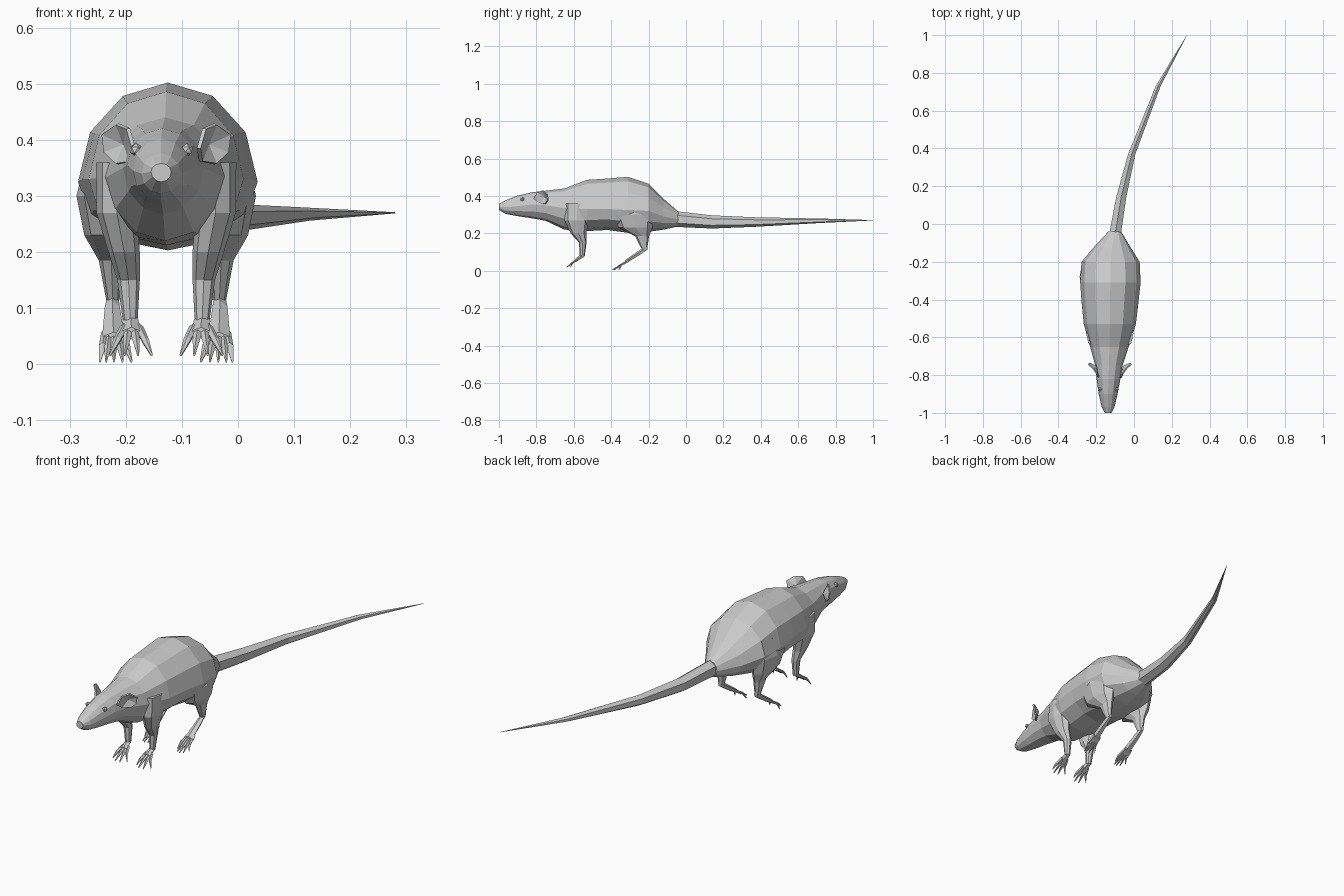
import bpy, bmesh
from math import sin, cos, pi

if "Cube" in bpy.data.objects:
    bpy.data.objects.remove(bpy.data.objects["Cube"])

MID = -0.128  # the animal's centre line in x


def loft(name, rings):
    """Skin a list of equal-sized point rings and cap both ends."""
    bm = bmesh.new()
    rows = [[bm.verts.new(p) for p in ring] for ring in rings]
    n = len(rows[0])
    for a, b in zip(rows, rows[1:]):
        for i in range(n):
            j = (i + 1) % n
            bm.faces.new((a[i], a[j], b[j], b[i]))
    bm.faces.new(rows[0])
    bm.faces.new(rows[-1])
    bmesh.ops.recalc_face_normals(bm, faces=bm.faces)
    return finish(name, bm)


def finish(name, bm):
    me = bpy.data.meshes.new(name)
    bm.to_mesh(me)
    bm.free()
    ob = bpy.data.objects.new(name, me)
    bpy.context.collection.objects.link(ob)
    return ob


def upright(st, n):
    """Ring facing y: (y, centre x, half width, top, widest height, bottom)."""
    y, cx, w, zt, zm, zb = st
    ring = []
    for i in range(n):
        a = 2 * pi * i / n
        c = cos(a)
        ring.append((cx + w * sin(a), y, zm + c * ((zt - zm) if c > 0 else (zm - zb))))
    return ring


def level(st, s, n=8):
    """Ring facing z: (x offset, y, z, x radius, y radius, forward tilt)."""
    x, y, z, rx, ry, tilt = st
    return [(MID + s * x + rx * cos(2 * pi * i / n), y + ry * sin(2 * pi * i / n),
             z + tilt * sin(2 * pi * i / n)) for i in range(n)]


def digit(name, s, pts, n=5):
    """Tapering bone along y: points of (x offset, y, z, x radius, z radius)."""
    loft(name, [upright((y, MID + s * x, rx, z + rz, z, z - rz), n)
                for x, y, z, rx, rz in pts])


# Head and body
body = [
    (-1.00, -.137, .018, .358, .343, .325),
    (-.965, -.137, .035, .376, .340, .304),
    (-.90, -.137, .050, .402, .345, .292),
    (-.82, -.135, .063, .420, .355, .280),
    (-.75, -.133, .072, .428, .350, .267),
    (-.65, -.130, .102, .440, .335, .220),
    (-.53, -.128, .138, .486, .330, .212),
    (-.42, -.127, .150, .493, .330, .218),
    (-.31, -.125, .160, .502, .325, .203),
    (-.20, -.124, .154, .465, .320, .208),
    (-.12, -.115, .095, .385, .290, .220),
    (-.04, -.102, .034, .315, .275, .237),
]
loft("body", [upright(st, 12) for st in body])

# Tail
tail = [
    (-.07, -.103, .036, .320, .277, .235),
    (.14, -.068, .031, .296, .260, .226),
    (.37, -.012, .022, .286, .259, .235),
    (.73, .128, .015, .279, .267, .256),
    (1.0, .280, .001, .271, .270, .269),
]
loft("tail", [upright(st, 6) for st in tail])

# Limb sections, hip or shoulder down to ankle
hind = [
    (.100, -.27, .380, .040, .085, 0),
    (.112, -.28, .300, .048, .110, 0),
    (.104, -.27, .230, .042, .090, 0),
    (.098, -.235, .185, .022, .038, 0),
    (.095, -.222, .115, .012, .014, 0),
]
fore = [
    (.085, -.58, .360, .040, .070, 0),
    (.088, -.585, .270, .036, .065, 0),
    (.075, -.575, .200, .028, .042, 0),
    (.067, -.552, .150, .020, .020, 0),
    (.064, -.555, .075, .013, .013, 0),
]
ear_rim = [(.058, -.815, .385), (.068, -.795, .42), (.088, -.765, .428),
           (.114, -.742, .41), (.110, -.737, .378), (.088, -.752, .357),
           (.062, -.785, .362)]

for s, side in ((-1, "left"), (1, "right")):
    loft("hind_leg_" + side, [level(st, s) for st in hind])
    loft("front_leg_" + side, [level(st, s) for st in fore])

    # Hind foot and its toes
    digit("hind_foot_" + side, s, [(.095, -.207, .122, .010, .012),
                                   (.096, -.245, .098, .014, .015),
                                   (.094, -.325, .046, .021, .011)])
    for k, (tip, y) in enumerate([(.062, -.362), (.078, -.386), (.093, -.392),
                                  (.107, -.382), (.118, -.355)]):
        root = .094 + (k - 2) * .007
        digit(f"hind_toe_{side}_{k + 1}", s, [(root, -.305, .055, .008, .008),
                                              ((root + tip) / 2, -.345, .032, .007, .007),
                                              (tip, y, .006, .002, .003)])

    # Front foot and its toes
    digit("front_foot_" + side, s, [(.064, -.545, .086, .012, .014),
                                    (.062, -.590, .055, .019, .011)])
    for k, (tip, y) in enumerate([(.026, -.618), (.050, -.640),
                                  (.074, -.640), (.100, -.618)]):
        root = .062 + (k - 1.5) * .009
        digit(f"front_toe_{side}_{k + 1}", s, [(root, -.575, .065, .008, .008),
                                               ((root + tip) / 2, -.607, .042, .007, .007),
                                               (tip, y, .017, .002, .003)])

    # Cupped ear
    bm = bmesh.new()
    rim = [bm.verts.new((MID + s * x, y, z)) for x, y, z in ear_rim]
    cup = bm.verts.new((MID + s * .074, -.752, .392))
    for a, b in zip(rim, rim[1:] + rim[:1]):
        bm.faces.new((a, b, cup))
    bmesh.ops.recalc_face_normals(bm, faces=bm.faces)
    ear = finish("ear_" + side, bm)
    mod = ear.modifiers.new("thickness", 'SOLIDIFY')
    mod.thickness = .007
    mod.offset = 0

    # Small eye set into the head
    bm = bmesh.new()
    bmesh.ops.create_icosphere(bm, subdivisions=1, radius=.012)
    bmesh.ops.translate(bm, verts=bm.verts, vec=(-.136 + s * .045, -.875, .382))
    finish("eye_" + side, bm)
